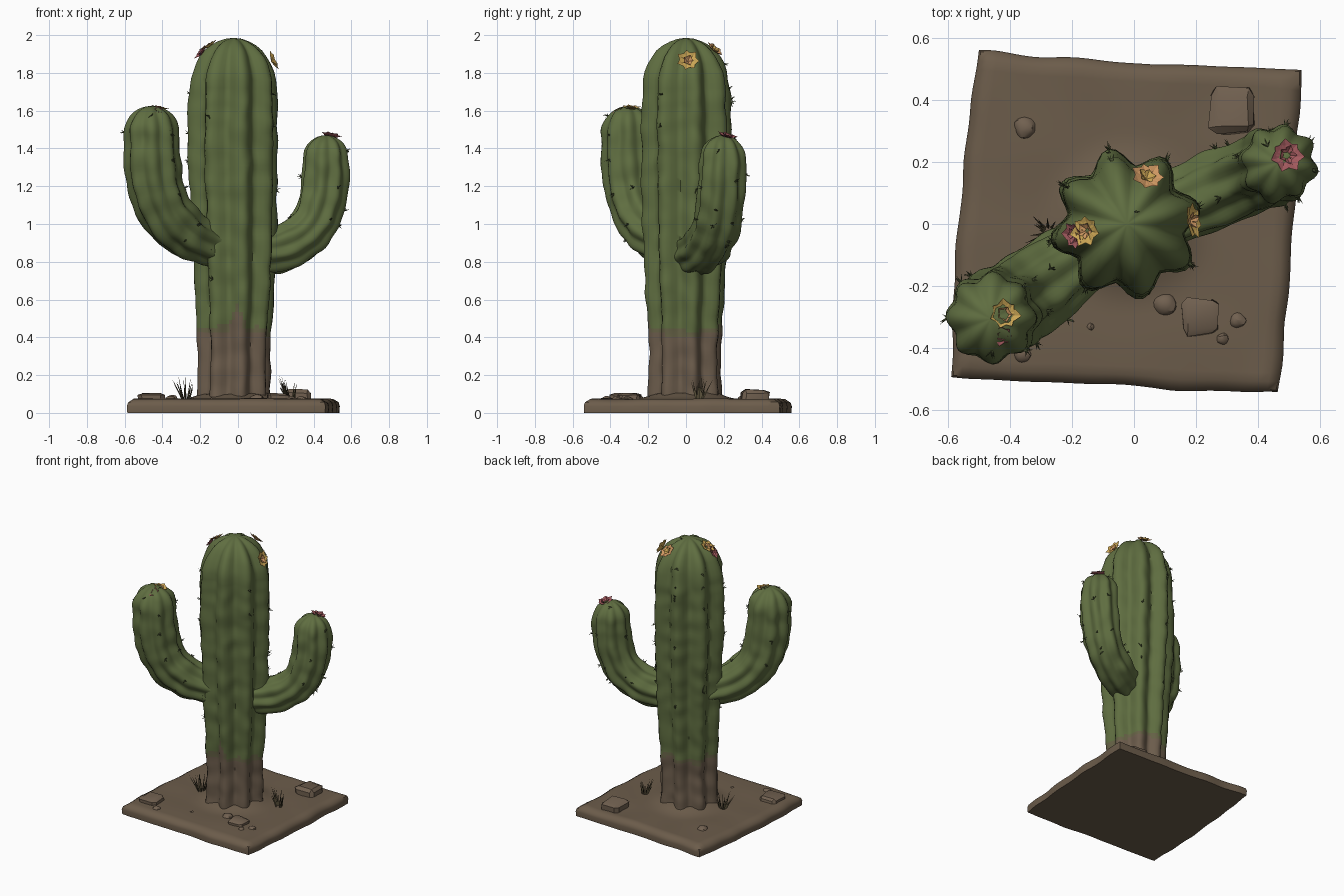
import bpy, bmesh, math, random
from mathutils import Vector, noise

if "Cube" in bpy.data.objects:
    bpy.data.objects.remove(bpy.data.objects["Cube"])
random.seed(4)

def mat(name, c):
    m = bpy.data.materials.new(name)
    m.diffuse_color = (*c, 1)
    m.use_nodes = True
    m.node_tree.nodes["Principled BSDF"].inputs["Base Color"].default_value = m.diffuse_color
    return m

GREEN = mat("cactus green", (0.115, 0.155, 0.052))
WOOD = mat("woody brown", (0.150, 0.108, 0.072))
MIX = mat("olive brown", (0.130, 0.120, 0.060))
SOIL = mat("soil brown", (0.150, 0.108, 0.070))
ROCK = mat("rock brown", (0.165, 0.118, 0.080))
SPINE = mat("spine dark green", (0.060, 0.075, 0.030))
GRASS = mat("dry grass", (0.085, 0.068, 0.035))
PINK = mat("flower pink", (0.36, 0.10, 0.11))
YELLOW = mat("flower yellow", (0.60, 0.38, 0.09))
ORANGE = mat("flower orange", (0.62, 0.31, 0.12))

def finish(bm, name, mats, smooth=None):
    bmesh.ops.recalc_face_normals(bm, faces=bm.faces)
    me = bpy.data.meshes.new(name)
    bm.to_mesh(me)
    bm.free()
    for m in mats:
        me.materials.append(m)
    ob = bpy.data.objects.new(name, me)
    bpy.context.collection.objects.link(ob)
    if smooth:
        bpy.ops.object.select_all(action='DESELECT')
        ob.select_set(True)
        bpy.context.view_layer.objects.active = ob
        bpy.ops.object.shade_smooth_by_angle(angle=math.radians(smooth))
    return ob

def spline(p, steps):
    """Catmull-Rom through 4D points x, y, z, radius."""
    p = [Vector(q) for q in p]
    p = [2 * p[0] - p[1]] + p + [2 * p[-1] - p[-2]]
    out = []
    for i in range(1, len(p) - 2):
        a, b, c, d = p[i - 1:i + 3]
        for s in range(steps):
            t = s / steps
            out.append(0.5 * (2 * b + (c - a) * t + (2 * a - 5 * b + 4 * c - d) * t * t
                              + (3 * b - a - 3 * c + d) * t ** 3))
    return out + [p[-2]]

ridges = []   # points on rib crests, used for the spines

def ribbed_tube(name, pts, ribs, depth, phase, dome, mats, steps=8):
    rings = [(q.xyz, q.w) for q in spline(pts, steps)]
    c, R = rings[-1]
    T = (c - rings[-2][0]).normalized()
    for k in range(1, 10):
        t = k / 9.25 * math.pi / 2
        rings.append((c + T * dome * math.sin(t), R * math.cos(t)))
    bm, sides, prev, loops = bmesh.new(), ribs * 8, None, []
    u = None
    for i, (c, r) in enumerate(rings):
        t = (rings[min(i + 1, len(rings) - 1)][0] - rings[max(i - 1, 0)][0]).normalized()
        u = u if u else (Vector((1, 0, 0)) if abs(t.z) > .7 else Vector((0, 0, 1)))
        u = (u - t * u.dot(t)).normalized()
        v = t.cross(u)
        loop = []
        for j in range(sides):
            a = 2 * math.pi * j / sides
            d = u * math.cos(a + phase) + v * math.sin(a + phase)
            crest = (0.5 + 0.5 * math.cos(ribs * a)) ** 0.85
            co = c + d * r * (1 - depth * (1 - crest))
            co += d * 0.012 * min(1, r / R) * noise.noise(co * 11)
            loop.append(bm.verts.new(co))
            if j % 8 == 0 and co.z > 0.6 and i > steps * 2.2:
                ridges.append((co, d))
        loops.append(loop)
    for A, B in zip(loops, loops[1:]):
        for j in range(sides):
            bm.faces.new((A[j], A[j - 1], B[j - 1], B[j]))
    bm.faces.new(loops[0])
    bm.faces.new(loops[-1])
    if len(mats) > 1:      # woody foot with a ragged upper edge
        for f in bm.faces:
            m = f.calc_center_median()
            top = 0.42 + 0.03 * noise.noise(Vector((m.x * 9, m.y * 9, 0)))
            if m.y < -0.1:
                top += max(0, 0.13 - 2.5 * abs(m.x))
            f.material_index = 1 if m.z < top else (2 if m.z < top + 0.03 else 0)
    return finish(bm, name, mats, 60)

# trunk and the two arms
ribbed_tube("trunk", [(-.025, -.005, .04, .205), (-.022, -.005, .3, .195), (-.02, -.005, .6, .213),
                      (-.02, -.003, .9, .228), (-.025, 0, 1.2, .24), (-.027, 0, 1.5, .245),
                      (-.025, 0, 1.72, .236)],
            8, .23, math.radians(103), .265, [GREEN, WOOD, MIX], 14)
ribbed_tube("left_arm", [(.0, .0, .86, .11), (-.15, -.09, .895, .122), (-.28, -.18, .955, .138),
                         (-.38, -.25, 1.06, .145), (-.435, -.285, 1.2, .15), (-.455, -.3, 1.36, .15),
                         (-.458, -.303, 1.49, .145)],
            8, .15, .2, .135, [GREEN])
ribbed_tube("right_arm", [(.0, .0, .84, .11), (.15, .06, .85, .122), (.28, .115, .89, .128),
                          (.39, .16, .985, .128), (.445, .185, 1.12, .128), (.463, .192, 1.24, .128),
                          (.465, .195, 1.35, .123)],
            8, .15, .2, .12, [GREEN])

# soil slab: skewed square with worn edges
def ground(x, y):
    lump = noise.noise(Vector((x * 4, y * 4, 3))) * 0.008
    return 0.074 + lump + 0.03 * max(0, 1 - max(0, math.hypot(x + .02, y) - .17) / .12) ** 2

bm = bmesh.new()
bmesh.ops.create_grid(bm, x_segments=36, y_segments=36, size=1)
c00, c10, c01, c11 = (Vector(q) for q in ((-.585, -.49), (.465, -.54), (-.50, .55), (.53, .49)))
for v in bm.verts:
    s, t = (v.co.x + 1) / 2, (v.co.y + 1) / 2
    p = c00.lerp(c10, s).lerp(c01.lerp(c11, s), t)
    p.x += 0.012 * math.sin(t * math.pi) * (1 if s > .5 else -1) * abs(2 * s - 1)
    edge = max(abs(v.co.x), abs(v.co.y))
    n = noise.noise_vector(Vector((p.x * 6, p.y * 6, 1)))
    p += n.xy * 0.013 * edge ** 4
    v.co = (p.x, p.y, ground(p.x, p.y) - (0.018 if edge > .99 else 0))
for z, k in ((0.035, 1.012), (0.0, 0.995)):
    rim = [e for e in bm.edges if e.is_boundary]
    ext = bmesh.ops.extrude_edge_only(bm, edges=rim)["geom"]
    for v in (g for g in ext if isinstance(g, bmesh.types.BMVert)):
        v.co = (v.co.x * k, v.co.y * k, z)
bmesh.ops.holes_fill(bm, edges=[e for e in bm.edges if e.is_boundary], sides=0)
finish(bm, "soil_base", [SOIL], 45)

# rocks
for i, (x, y, s, h, blocky) in enumerate([
        (.32, .365, .075, .062, 1), (-.35, .31, .038, .025, 0), (.10, -.26, .038, .028, 0),
        (.215, -.30, .06, .035, 1), (.335, -.31, .027, .022, 0), (.285, -.37, .021, .018, 0),
        (-.14, -.33, .014, .012, 0), (-.46, -.33, .075, .038, 1), (-.36, -.42, .03, .02, 0)]):
    bm = bmesh.new()
    if blocky:
        bmesh.ops.create_cube(bm, size=1.9)
        bmesh.ops.bevel(bm, geom=bm.edges[:], offset=.3, segments=1, affect='EDGES')
    else:
        bmesh.ops.create_icosphere(bm, subdivisions=2, radius=1)
    for v in bm.verts:
        v.co *= 1 + .22 * noise.noise(v.co * 1.1 + Vector((i * 7, 0, 0)))
        v.co = Vector((x + v.co.x * s, y + v.co.y * s, ground(x, y) - .006 + v.co.z * h))
    finish(bm, f"rock_{i + 1}", [ROCK], 30)

def frame(n):
    n = Vector(n).normalized()
    u = n.orthogonal().normalized()
    return n, u, n.cross(u)

# flowers: two rings of pointed petals around a small heart
def flower(i, pos, normal, size, outer, heart):
    bm = bmesh.new()
    n, u, w = frame(normal)
    pos = Vector(pos)
    for count, L, lift, turn in ((7, size, .35, 0), (5, size * .55, .75, .4)):
        for k in range(count):
            a = 2 * math.pi * k / count + turn
            d = u * math.cos(a) + w * math.sin(a)
            s = n.cross(d) * L * .40
            L2 = L * random.uniform(.85, 1.12)
            p = [pos, pos + d * L2 * .6 + s + n * L2 * lift * .8, pos + d * L2 + n * L2 * lift,
                 pos + d * L2 * .6 - s + n * L2 * lift * .8]
            mid = bm.verts.new(pos + d * L2 * .6 + n * L2 * lift * .45)
            vs = [bm.verts.new(q) for q in p]
            for j in range(4):
                f = bm.faces.new((vs[j - 1], vs[j], mid))
                f.material_index = 0 if count == 7 else 1
    finish(bm, f"flower_{i}", [outer, heart])

for i, f in enumerate([
        ((-.185, -.035, 1.905), (-.8, -.2, .6), .05, PINK, PINK),
        ((-.150, -.02, 1.935), (-.5, 0, .85), .052, YELLOW, ORANGE),
        ((.04, .145, 1.915), (.25, .6, .75), .055, ORANGE, YELLOW),
        ((.175, .01, 1.86), (.9, .1, .4), .058, YELLOW, ORANGE),
        ((-.42, -.29, 1.605), (.2, .05, 1), .05, YELLOW, ORANGE),
        ((-.425, -.355, 1.595), (.1, -.5, .9), .035, PINK, PINK),
        ((.49, .22, 1.455), (.2, .2, 1), .055, PINK, PINK)]):
    flower(i + 1, *f)

# thin three-sided spikes, shared by spines and grass
def spike(bm, pos, d, length, width):
    n, u, w = frame(d)
    base = [bm.verts.new(pos + (u * math.cos(a) + w * math.sin(a)) * width) for a in (0, 2.09, 4.19)]
    tip = bm.verts.new(pos + n * length)
    for j in range(3):
        bm.faces.new((base[j - 1], base[j], tip))

bm = bmesh.new()
for co, d in random.sample(ridges, 55):
    for _ in range(5):
        r = Vector([random.uniform(-.8, .8) for _ in range(3)])
        spike(bm, co - d * .004, d + r, random.uniform(.018, .032), .004)
finish(bm, "spines", [SPINE])

# dry grass tufts
for name, x, y in (("left_grass", -.275, -.03), ("right_grass", .28, .07)):
    bm = bmesh.new()
    for _ in range(16):
        a = random.uniform(0, 6.28)
        o = Vector((math.cos(a), math.sin(a), 0))
        spike(bm, Vector((x, y, .07)) + o * .018, o * random.uniform(.1, .7) + Vector((0, 0, 1)),
              random.uniform(.06, .14), .006)
    finish(bm, name, [GRASS])
